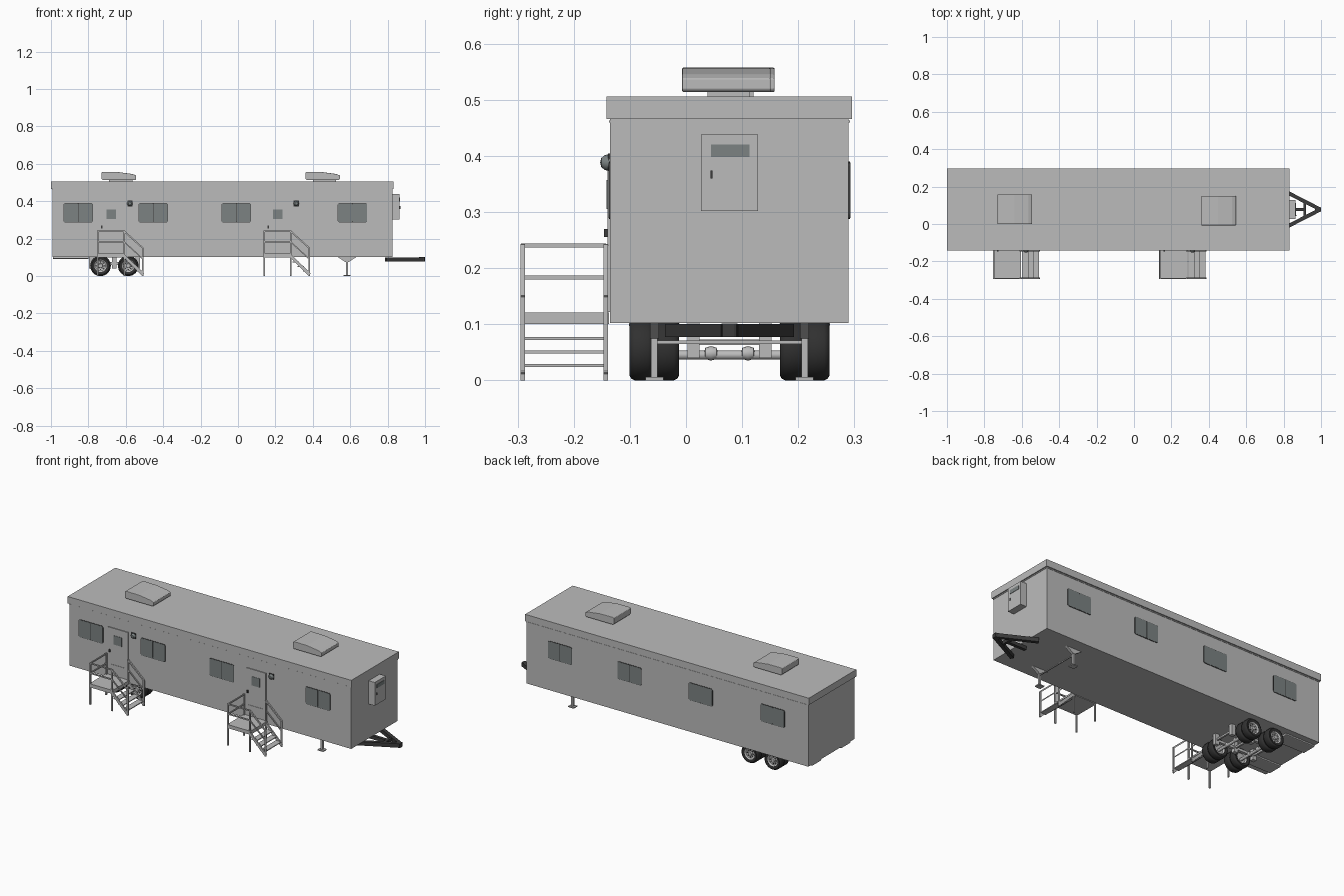
import bpy, bmesh, math
from mathutils import Vector, Matrix

if "Cube" in bpy.data.objects:
    bpy.data.objects.remove(bpy.data.objects["Cube"])


def material(name, rgb):
    m = bpy.data.materials.new(name)
    m.diffuse_color = (*rgb, 1)
    m.use_nodes = True
    m.node_tree.nodes["Principled BSDF"].inputs["Base Color"].default_value = m.diffuse_color
    return m


GREY = material("light_grey", (0.5, 0.5, 0.5))
GLASS = material("smoky_glass", (0.2, 0.225, 0.225))
RUBBER = material("tyre_rubber", (0.03, 0.03, 0.03))
DARK = material("dark_steel", (0.045, 0.045, 0.045))


def finish(name, bm, mat, smooth=False):
    bmesh.ops.recalc_face_normals(bm, faces=bm.faces[:])
    me = bpy.data.meshes.new(name)
    bm.to_mesh(me)
    bm.free()
    ob = bpy.data.objects.new(name, me)
    bpy.context.collection.objects.link(ob)
    me.materials.append(mat)
    if smooth:
        bpy.ops.object.select_all(action='DESELECT')
        ob.select_set(True)
        bpy.context.view_layer.objects.active = ob
        bpy.ops.object.shade_smooth_by_angle(angle=math.radians(35))
    return ob


def box(name, x, y, z, mat=GREY, bevel=0, axis=None):
    """Box from ranges; optional bevel of all edges or only those along one axis."""
    bm = bmesh.new()
    bmesh.ops.create_cube(bm, size=1)
    for v in bm.verts:
        v.co = [(r[0] + r[1]) / 2 + c * (r[1] - r[0]) for r, c in zip((x, y, z), v.co)]
    if bevel:
        es = [e for e in bm.edges if axis is None or
              abs((e.verts[0].co - e.verts[1].co).normalized()[axis]) > 0.9]
        bmesh.ops.bevel(bm, geom=es, offset=bevel, segments=2, affect='EDGES', profile=0.5)
    return finish(name, bm, mat)


def beam(name, a, b, w=0.008, h=0.008, mat=GREY):
    """Rectangular bar between two points."""
    a, b = Vector(a), Vector(b)
    d = b - a
    bm = bmesh.new()
    bmesh.ops.create_cube(bm, size=1, matrix=Matrix.Translation((a + b) / 2)
                          @ d.to_track_quat('X', 'Z').to_matrix().to_4x4()
                          @ Matrix.Diagonal((d.length, w, h, 1)))
    return finish(name, bm, mat)


def lathe(name, centre, profile, mat, steps=32):
    """Spin (radius, y) points around the y axis."""
    bm = bmesh.new()
    vs = [bm.verts.new((r, y, 0)) for r, y in profile]
    es = [bm.edges.new(p) for p in zip(vs, vs[1:])]
    bmesh.ops.spin(bm, geom=vs + es, cent=(0, 0, 0), axis=(0, 1, 0),
                   angle=2 * math.pi, steps=steps, use_merge=True)
    bmesh.ops.remove_doubles(bm, verts=bm.verts[:], dist=1e-5)
    bmesh.ops.translate(bm, verts=bm.verts[:], vec=centre)
    return finish(name, bm, mat, True)


def extrude_xz(name, pts, y, mat=GREY, bevel=0):
    """Extrude an x-z outline across a y range."""
    bm = bmesh.new()
    f = bm.faces.new([bm.verts.new((px, y[0], pz)) for px, pz in pts])
    g = bmesh.ops.extrude_face_region(bm, geom=[f])
    bmesh.ops.translate(bm, vec=(0, y[1] - y[0], 0),
                        verts=[v for v in g["geom"] if isinstance(v, bmesh.types.BMVert)])
    if bevel:
        bmesh.ops.bevel(bm, geom=bm.edges[:], offset=bevel, segments=2, affect='EDGES', profile=0.5)
    return finish(name, bm, mat)


# Cabin and roof
MID = 0.0775
box("cabin", (-0.993, 0.825), (-0.135, 0.29), (0.102, 0.468))
box("roof_cap", (-1.0, 0.831), (-0.142, 0.296), (0.466, 0.506))
box("roof_drip_strip", (-0.995, 0.827), (-0.137, 0.292), (0.459, 0.463))

# Roof air units
for x, y in ((-0.73, 0.0), (0.36, -0.007)):
    extrude_xz("air_unit", [(x, 0.52), (x + 0.006, 0.514), (x + 0.18, 0.514), (x + 0.185, 0.519),
                            (x + 0.185, 0.538), (x + 0.165, 0.546), (x + 0.09, 0.556),
                            (x + 0.006, 0.557), (x, 0.552)], (y, y + 0.158), GREY, 0.002)
    box("air_unit_neck", (x + 0.04, x + 0.165), (y + 0.045, y + 0.12), (0.504, 0.516))


# Windows: dark frame, two panes
def window(x0, x1, side):
    y, s = (-0.135, -1) if side == "front" else (0.29, 1)
    span = lambda t: tuple(sorted((y - s * 0.002, y + s * t)))
    xm = (x0 + x1) / 2
    box("window_frame", (x0, x1), span(0.002), (0.287, 0.39), DARK, 0.008, 1)
    for a, b in ((x0 + 0.002, xm - 0.001), (xm + 0.001, x1 - 0.002)):
        box("window_pane", (a, b), span(0.003), (0.289, 0.388), GLASS, 0.005, 1)


for x in (-0.933, -0.532, -0.088, 0.533):
    window(x, x + 0.158, "front")
for x in (-0.841, -0.376, 0.084, 0.532):
    window(x, x + 0.155, "back")


# Doors, lamps, landings and stairs
def entrance(x):
    d = x + 0.014
    box("door", (d, d + 0.128), (-0.14, -0.134), (0.122, 0.398))
    box("door_window", (d + 0.038, d + 0.09), (-0.142, -0.139), (0.305, 0.357), GLASS)
    box("door_lower_panel", (d + 0.018, d + 0.108), (-0.142, -0.139), (0.142, 0.186))
    box("door_handle", (d + 0.008, d + 0.016), (-0.146, -0.139), (0.255, 0.27), DARK)
    lamp = d + 0.163
    lathe("lamp", (lamp, -0.135, 0.388), [(0, -0.018), (0.008, -0.016), (0.013, -0.01), (0.0155, 0)],
          GLASS, 16)
    box("lamp_plate", (lamp - 0.014, lamp + 0.014), (-0.139, -0.134), (0.373, 0.404), DARK)
    x1, x2 = x + 0.15, x + 0.252
    box("landing", (x, x1), (-0.293, -0.137), (0.1, 0.121))
    for y in (-0.291, -0.143):
        for px in (x + 0.005, x1 - 0.004):
            top = 0.12 if y > -0.2 and px < x1 - 0.1 else 0.24
            beam("landing_post", (px, y, 0), (px, y, 0.243 if top > 0.2 or px < x1 else top))
        # sloping stringer, handrail, middle rail and bottom post
        beam("stair_stringer", (x1 - 0.004, y, 0.108), (x2 - 0.004, y, 0.008), 0.008, 0.016)
        beam("stair_handrail", (x1 - 0.004, y, 0.24), (x2 - 0.004, y, 0.148))
        beam("stair_middle_rail", (x1 - 0.004, y, 0.183), (x2 - 0.004, y, 0.09), 0.006, 0.006)
        beam("stair_post", (x2 - 0.005, y, 0), (x2 - 0.005, y, 0.148))
    for z in (0.24, 0.183):
        beam("landing_end_rail", (x + 0.005, -0.291, z), (x + 0.005, -0.143, z), 0.007, 0.007)
        beam("landing_front_rail", (x + 0.005, -0.291, z), (x1 - 0.004, -0.291, z), 0.007, 0.007)
    for i in range(3):
        t = x1 + 0.006 + i * 0.028
        box("stair_tread", (t, t + 0.034), (-0.291, -0.143), (0.072 - 0.024 * i, 0.077 - 0.024 * i))


entrance(-0.755)
entrance(0.135)

# Electrical cabinet on the towing end
box("cabinet", (0.82, 0.864), (0.027, 0.128), (0.302, 0.438))
box("cabinet_vent", (0.86, 0.866), (0.045, 0.113), (0.398, 0.42), GLASS)
box("cabinet_handle", (0.86, 0.868), (0.044, 0.047), (0.36, 0.374), DARK)

# Towing frame
for s in (-1, 1):
    beam("tow_arm", (0.79, MID + s * 0.106, 0.089), (0.985, MID + s * 0.006, 0.089), 0.02, 0.023, DARK)
beam("tow_centre_bar", (0.79, MID, 0.089), (0.915, MID, 0.089), 0.018, 0.02, DARK)
beam("tow_cross_bar", (0.912, MID - 0.045, 0.089), (0.912, MID + 0.045, 0.089), 0.014, 0.02, DARK)
box("tow_coupler", (0.968, 1.0), (MID - 0.014, MID + 0.014), (0.077, 0.101), DARK, 0.006, 2)

# Stabiliser legs
for s in (-1, 1):
    y = MID + s * 0.134
    extrude_xz("leg_bracket", [(0.53, 0.104), (0.636, 0.104), (0.59, 0.074), (0.576, 0.074)],
               (y - 0.008, y + 0.008))
    beam("leg", (0.583, y, 0), (0.583, y, 0.1), 0.012, 0.012)
    box("leg_foot", (0.565, 0.601), (y - 0.016, y + 0.016), (0, 0.006))
beam("leg_cross_bar", (0.583, MID - 0.134, 0.068), (0.583, MID + 0.134, 0.068), 0.006, 0.006)

# Wheels in pairs on two axles
R, W = 0.055, 0.021
TYRE = [(0.033, -W + 0.003), (0.047, -W), (0.052, -W + 0.003), (R, -W + 0.009), (R, W - 0.009),
        (0.052, W - 0.003), (0.047, W), (0.033, W - 0.003), (0.033, -W + 0.003)]
for ax in (-0.735, -0.587):
    for s in (-1, 1):
        for off in (0.157, 0.111):
            c = (ax, MID + s * off, R)
            lathe("tyre", c, TYRE, RUBBER)
            o = s * 0.012
            lathe("rim", c, [(0.034, s * 0.018), (0.031, s * 0.017), (0.027, o), (0.013, o * 0.8),
                             (0.011, s * 0.018), (0, s * 0.019)], GREY)
            lathe("rim_back", c, [(0.034, -s * 0.016), (0.028, -o * 0.5), (0, -o * 0.5)], GREY)
        for i in range(8):
            a = i * math.pi / 4
            lathe("rim_hole", (ax + 0.02 * math.cos(a), MID + s * 0.157 + s * 0.0115, R + 0.02 * math.sin(a)),
                  [(0.004, -s * 0.002), (0.004, s * 0.001), (0, s * 0.001)], DARK, 10)
    # axle with two rounded housings
    lathe("axle", (ax, MID, 0.045), [(0, -0.15), (0.008, -0.15), (0.008, 0.15), (0, 0.15)], GREY, 16)
    for s in (-1, 1):
        lathe("axle_housing", (ax, MID + s * 0.033, 0.048),
              [(0, -0.013), (0.01, -0.01), (0.013, 0), (0.01, 0.01), (0, 0.013)], GREY, 16)

# Suspension frame under the floor
for s in (-1, 1):
    y = MID + s * 0.064
    box("suspension_beam", (-0.79, -0.53), (y - 0.008, y + 0.008), (0.06, 0.075))
    for x in (-0.785, -0.661, -0.537):
        box("suspension_hanger", (x - 0.012, x + 0.012), (y - 0.011, y + 0.011), (0.04, 0.104))
    # rear underfloor guards
    yg = MID + s * 0.134
    box("rear_guard", (-0.99, -0.8), (yg - 0.045, yg + 0.045), (0.092, 0.106), GREY, 0.006, 0)
for x in (-0.785, -0.661, -0.537):
    beam("suspension_cross_bar", (x, MID - 0.064, 0.068), (x, MID + 0.064, 0.068), 0.01, 0.01)
